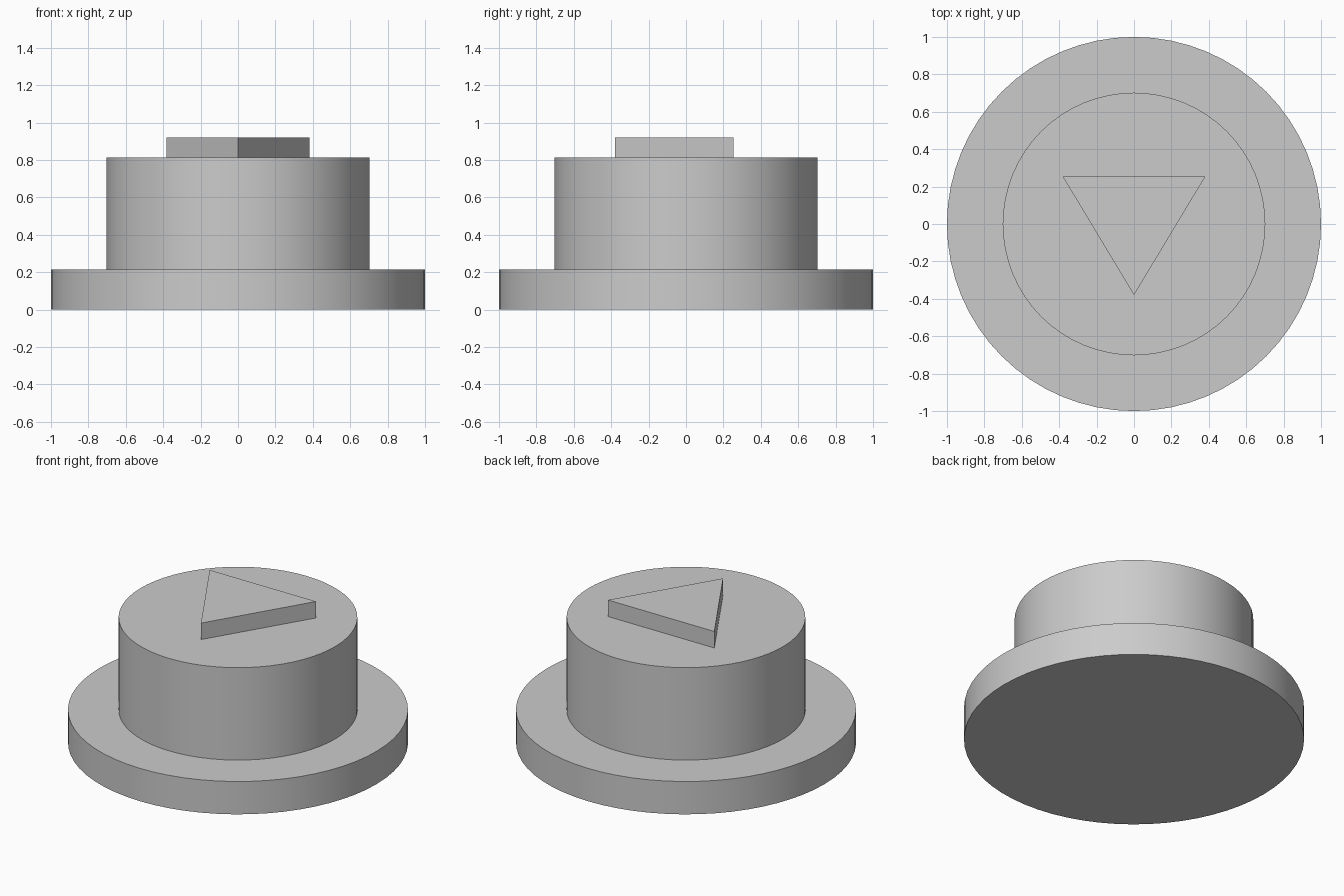
import bpy
import math

cube = bpy.data.objects.get("Cube")
if cube:
    bpy.data.objects.remove(cube, do_unlink=True)

grey = bpy.data.materials.new("plain grey")
grey.use_nodes = True
color = (0.6, 0.6, 0.6, 1.0)
grey.diffuse_color = color
grey.node_tree.nodes["Principled BSDF"].inputs["Base Color"].default_value = color

BASE_TOP, BODY_TOP, MARK_TOP = 0.213, 0.813, 0.92


def disc(name, radius, bottom, top):
    """Upright cylinder with smooth sides and sharp rims."""
    bpy.ops.mesh.primitive_cylinder_add(
        vertices=64, radius=radius, depth=top - bottom,
        location=(0, 0, (bottom + top) / 2))
    obj = bpy.context.object
    obj.name = name
    obj.data.materials.append(grey)
    bpy.ops.object.shade_smooth_by_angle(angle=math.radians(30))
    return obj


def prism(name, outline, bottom, top):
    """Extrude a flat outline upward."""
    n = len(outline)
    verts = [(x, y, z) for z in (bottom, top) for x, y in outline]
    faces = [tuple(reversed(range(n))), tuple(range(n, 2 * n))]
    faces += [(i, (i + 1) % n, (i + 1) % n + n, i + n) for i in range(n)]
    mesh = bpy.data.meshes.new(name)
    mesh.from_pydata(verts, [], faces)
    mesh.materials.append(grey)
    obj = bpy.data.objects.new(name, mesh)
    bpy.context.collection.objects.link(obj)
    return obj


# Wide flange and the round body standing on it
disc("base_flange", 1.0, 0.0, BASE_TOP)
disc("round_body", 0.702, BASE_TOP, BODY_TOP)

# Raised triangle pointing to the front
prism("raised_triangle", [(0, -0.38), (0.382, 0.255), (-0.382, 0.255)],
      BODY_TOP, MARK_TOP)
